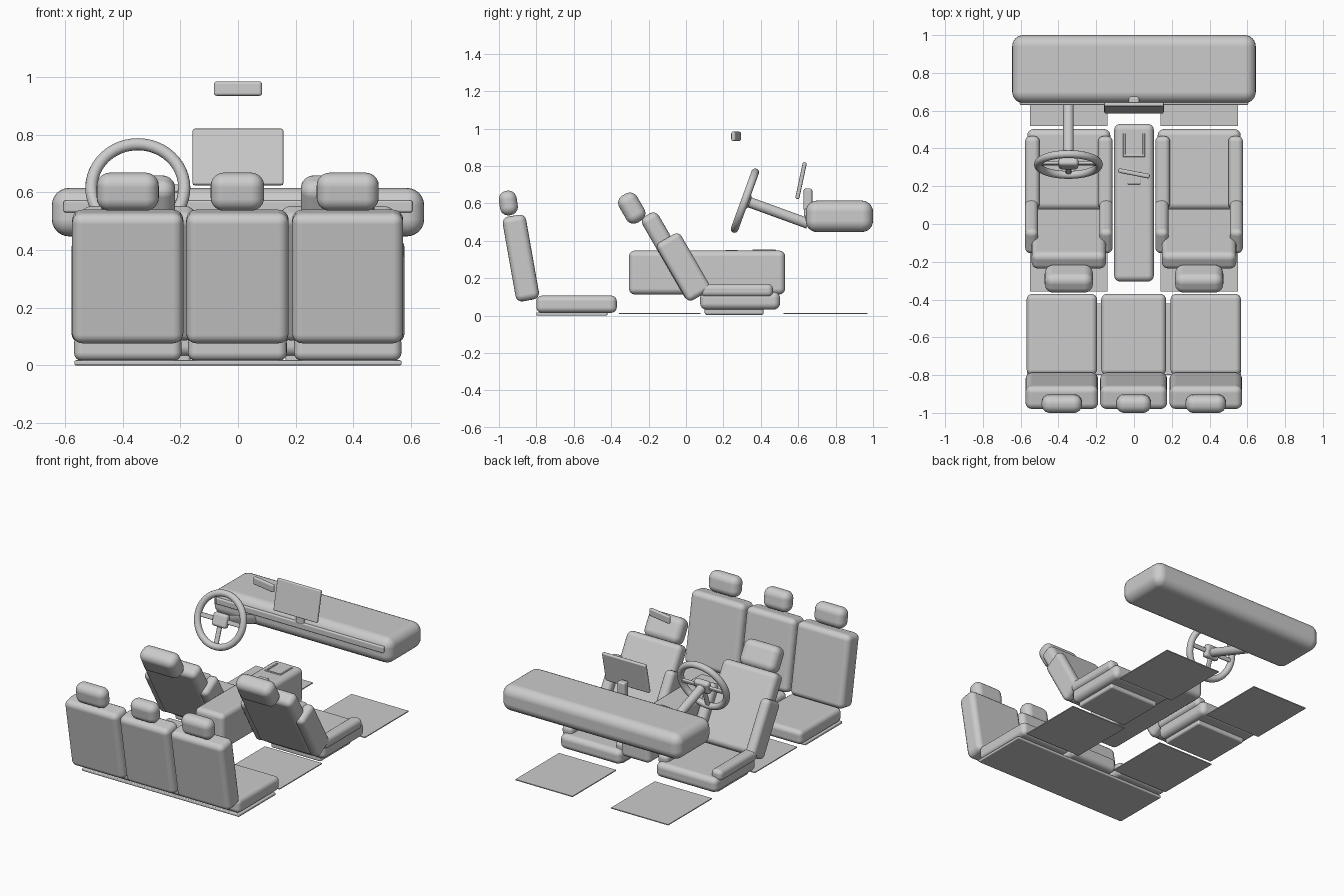
import bpy, math
from mathutils import Matrix, Vector

if "Cube" in bpy.data.objects:
    bpy.data.objects.remove(bpy.data.objects["Cube"])

trim = bpy.data.materials.new("neutral_grey")
trim.diffuse_color = (0.6, 0.6, 0.6, 1)
trim.use_nodes = True
trim.node_tree.nodes["Principled BSDF"].inputs["Base Color"].default_value = trim.diffuse_color


def finish(ob, name):
    ob.name = name
    ob.data.materials.append(trim)
    return ob


def box(name, center, size, r=0.03, tilt=0.0, turn=0.0, segs=4):
    """Rounded box; tilt leans it back about x, turn spins it about z (degrees)."""
    bpy.ops.mesh.primitive_cube_add(size=1)
    ob = finish(bpy.context.object, name)
    ob.data.transform(Matrix.Diagonal((*size, 1)))
    ob.location = center
    ob.rotation_euler = (math.radians(tilt), 0, math.radians(turn))
    if r:
        ob.data.shade_smooth()
        m = ob.modifiers.new("rounding", 'BEVEL')
        m.width = min(r, 0.48 * min(size))
        m.segments = segs
        m.harden_normals = True
    return ob


def span(name, x, y, z, r=0.03, segs=4):
    """Rounded box from its limits on each axis."""
    c = [(a + b) / 2 for a, b in (x, y, z)]
    s = [b - a for a, b in (x, y, z)]
    return box(name, c, s, r, segs=segs)


# Dashboard with front trim strip
span("dashboard", (-0.645, 0.645), (0.64, 1.0), (0.447, 0.615), 0.06, 6)
span("dashboard_strip", (-0.605, 0.605), (0.63, 0.67), (0.53, 0.572), 0.008, 2)

# Centre screen on a post
box("screen", (0, 0.615, 0.722), (0.315, 0.022, 0.2), 0.008, tilt=-12, segs=2)
span("screen_mount", (-0.028, 0.028), (0.628, 0.675), (0.56, 0.68), 0.012, 2)

# Rear view mirror
box("mirror", (0, 0.268, 0.959), (0.17, 0.024, 0.05), 0.01, turn=-11, segs=3)

# Steering wheel: rim, hub, three spokes and column share one tilted frame
WHEEL = Vector((-0.347, 0.315, 0.615))
TILT = 70
frame = Matrix.Rotation(math.radians(TILT), 3, 'X')


def on_wheel(x, y, z):
    return WHEEL + frame @ Vector((x, y, z))


bpy.ops.mesh.primitive_torus_add(major_radius=0.161, minor_radius=0.021,
                                 major_segments=48, minor_segments=14,
                                 location=WHEEL, rotation=(math.radians(TILT), 0, 0))
rim = finish(bpy.context.object, "steering_rim")
rim.data.shade_smooth()
box("steering_hub", on_wheel(0, 0, -0.005), (0.105, 0.085, 0.045), 0.018, tilt=TILT)
for side, label in ((-1, "left"), (1, "right")):
    box("steering_spoke_" + label, on_wheel(side * 0.1, 0, -0.006),
        (0.11, 0.028, 0.016), 0.006, tilt=TILT, segs=2)
box("steering_spoke_lower", on_wheel(0, -0.095, -0.006),
    (0.03, 0.12, 0.016), 0.006, tilt=TILT, segs=2)
bpy.ops.mesh.primitive_cylinder_add(vertices=24, radius=0.028, depth=0.35,
                                    location=on_wheel(0, 0, -0.185),
                                    rotation=(math.radians(TILT), 0, 0))
finish(bpy.context.object, "steering_column")
bpy.ops.object.shade_smooth_by_angle()

# Centre console with a shallow tray surround on top
span("console", (-0.105, 0.105), (-0.305, 0.53), (0.113, 0.348), 0.032)
for side, label in ((-1, "left"), (1, "right")):
    span("console_tray_edge_" + label, sorted((side * 0.045, side * 0.058)),
         (0.36, 0.48), (0.335, 0.353), 0.003, 2)
span("console_tray_back", (-0.058, 0.058), (0.355, 0.368), (0.335, 0.353), 0.003, 2)
span("console_button_plate", (-0.035, 0.035), (0.21, 0.275), (0.335, 0.352), 0.004, 2)

# Front seats and floor mats, one set per side
for side, label in ((-1, "left"), (1, "right")):
    cx = side * 0.345
    span("seat_base_" + label, (cx - 0.18, cx + 0.18), (0.1, 0.415), (0.004, 0.045), 0.012)
    span("seat_cushion_" + label, (cx - 0.22, cx + 0.22), (0.075, 0.503), (0.032, 0.128), 0.035)
    box("seat_back_" + label, (cx, -0.078, 0.319), (0.395, 0.1, 0.51), 0.035, tilt=30)
    box("seat_headrest_" + label, (cx, -0.29, 0.575), (0.255, 0.111, 0.166), 0.045, tilt=30, segs=6)
    for s, edge in ((-1, "a"), (1, "b")):
        span(f"cushion_bolster_{label}_{edge}", (cx + s * 0.193 - 0.039, cx + s * 0.193 + 0.039),
             (0.08, 0.465), (0.1, 0.17), 0.028)
        box(f"back_bolster_{label}_{edge}", (cx + s * 0.197, -0.013, 0.26),
            (0.07, 0.146, 0.357), 0.03, tilt=30)
    for where, y in (("front", (0.52, 0.97)), ("rear", (-0.358, 0.078))):
        span(f"floor_mat_{where}_{label}", (cx - 0.206, cx + 0.206), y, (0.008, 0.014), 0)

# Rear bench: plinth and three places
span("bench_base", (-0.567, 0.567), (-0.8, -0.42), (0, 0.018), 0.006, 2)
for label, cx, w, head in (("left", -0.382, 0.385, 0.215), ("middle", -0.002, 0.355, 0.185),
                           ("right", 0.38, 0.385, 0.215)):
    span("bench_cushion_" + label, (cx - w / 2 + 0.006, cx + w / 2 - 0.006),
         (-0.8, -0.37), (0.015, 0.107), 0.03)
    box("bench_back_" + label, (cx, -0.883, 0.308), (w, 0.127, 0.46), 0.035, tilt=10)
    box("bench_headrest_" + label, (cx, -0.95, 0.602), (head, 0.096, 0.132), 0.045, tilt=8, segs=6)
